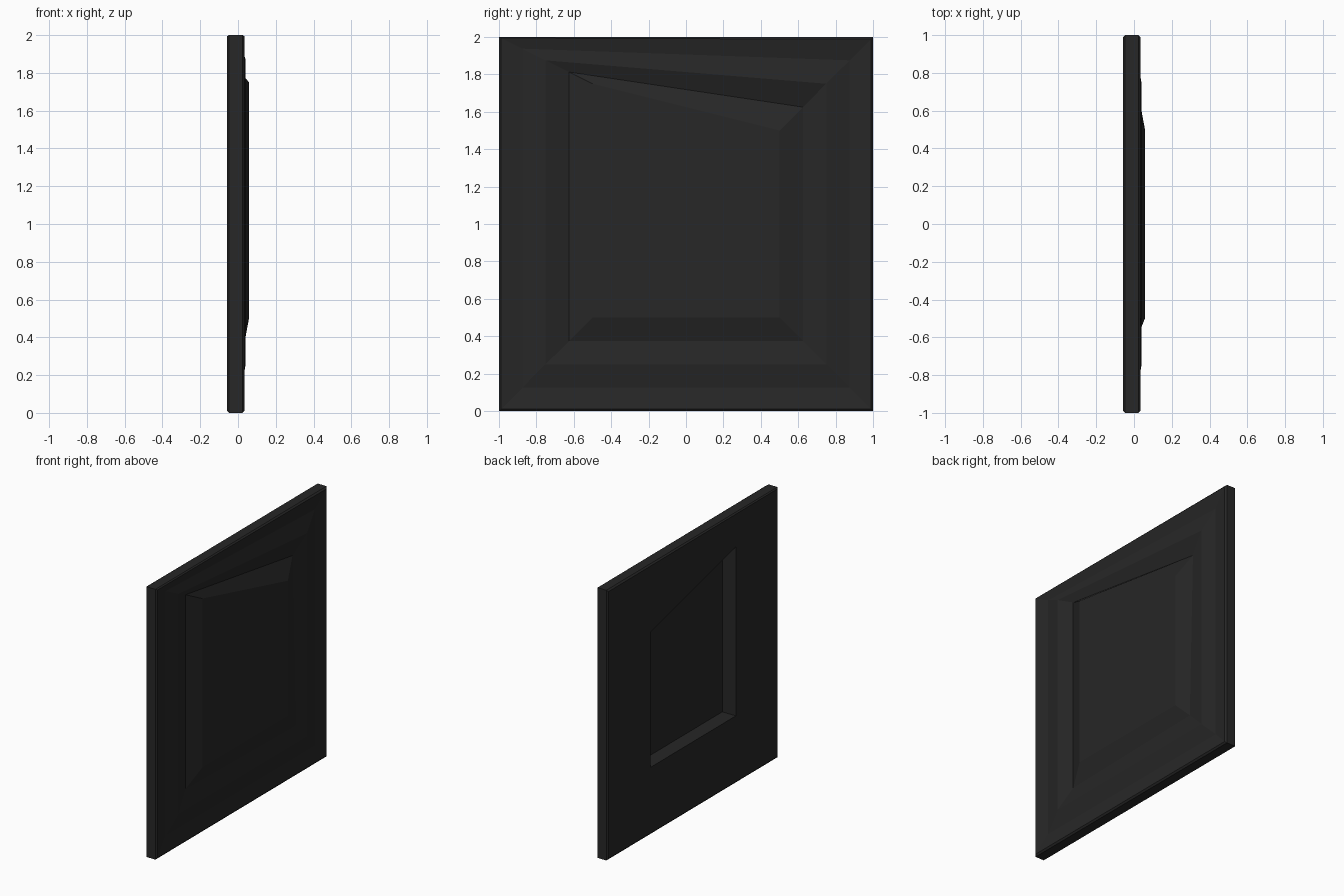
import bpy, bmesh

if "Cube" in bpy.data.objects:
    bpy.data.objects.remove(bpy.data.objects["Cube"])

# Each step: inset from the outer edge, depth x, optional depth at the lower +y corner
PROFILE = [
    (0.500, 0.053, None),    # floor of the rear recess
    (0.500, -0.058, None),   # rear opening
    (0.012, -0.058, None),   # rear rim
    (0.000, -0.048, None),   # chamfered outer edge
    (0.000, 0.024, None),
    (0.012, 0.034, None),    # front rim
    (0.125, 0.018, None),    # outer groove
    (0.250, 0.039, None),    # ridge
    (0.375, 0.008, 0.035),   # inner groove
    (0.500, 0.058, None),    # raised centre
]


def ring(bm, t, x, x_low):
    """Four-cornered loop whose top edge tilts more as it moves inward."""
    xl = x if x_low is None else x_low
    return [bm.verts.new(p) for p in (
        (x, -1 + t, t),
        (xl, 1 - t, t),
        (x, 1 - t, 2 - t),
        (x, -1 + t, 2 - t / 2),
    )]


bm = bmesh.new()
rings = [ring(bm, *step) for step in PROFILE]
for a, b in zip(rings, rings[1:]):
    for i in range(4):
        j = (i + 1) % 4
        bm.faces.new((a[i], a[j], b[j], b[i]))
# Centre plate and recess floor
bm.faces.new(rings[0])
bm.faces.new(rings[-1])
bmesh.ops.recalc_face_normals(bm, faces=bm.faces)

mesh = bpy.data.meshes.new("wall_panel")
bm.to_mesh(mesh)
bm.free()
panel = bpy.data.objects.new("wall_panel", mesh)
bpy.context.collection.objects.link(panel)

# Dark finish
mat = bpy.data.materials.new("dark_panel")
mat.diffuse_color = (0.02, 0.02, 0.02, 1)
mat.use_nodes = True
mat.node_tree.nodes["Principled BSDF"].inputs["Base Color"].default_value = mat.diffuse_color
mesh.materials.append(mat)
